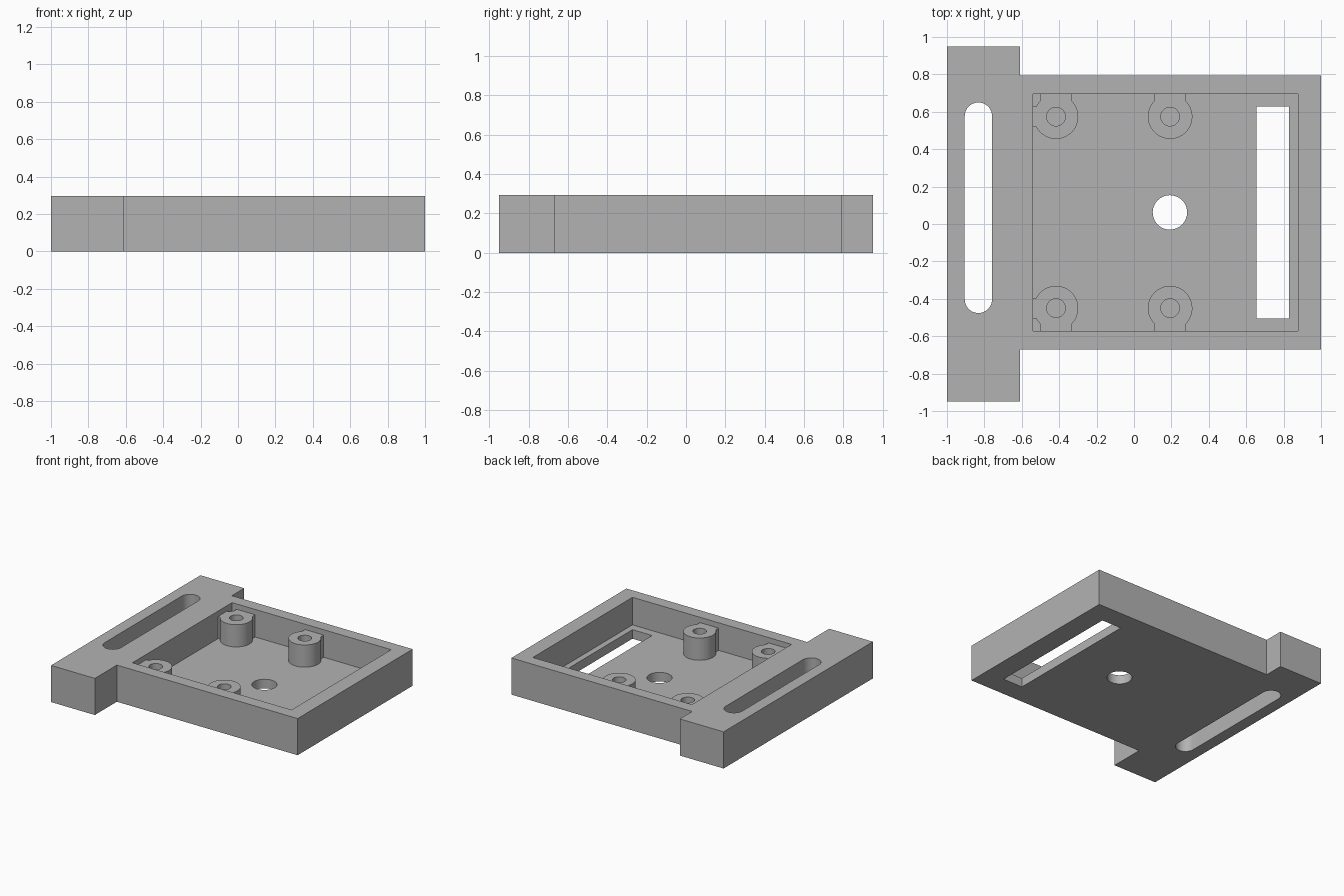
import bpy
import bmesh
from math import asin, cos, sin, pi, radians

cube = bpy.data.objects.get("Cube")
if cube:
    bpy.data.objects.remove(cube, do_unlink=True)

grey = bpy.data.materials.new("plain grey")
grey.use_nodes = True
colour = (0.45, 0.45, 0.45, 1)
grey.diffuse_color = colour
grey.node_tree.nodes["Principled BSDF"].inputs["Base Color"].default_value = colour

HEIGHT, FLOOR, POST_TOP = 0.295, 0.073, 0.252
MID_Y = 0.062            # centre line of the tray
POST_OFFSET = 0.512      # post distance from the centre line
POST_R, NECK = 0.119, 0.083


def prism(name, outline, z0, z1):
    """Extrude a counter-clockwise outline from z0 to z1."""
    bm = bmesh.new()
    face = bm.faces.new([bm.verts.new((x, y, z0)) for x, y in outline])
    top = bmesh.ops.extrude_face_region(bm, geom=[face])["geom"]
    verts = [v for v in top if isinstance(v, bmesh.types.BMVert)]
    bmesh.ops.translate(bm, verts=verts, vec=(0, 0, z1 - z0))
    bmesh.ops.recalc_face_normals(bm, faces=bm.faces)
    mesh = bpy.data.meshes.new(name)
    bm.to_mesh(mesh)
    bm.free()
    obj = bpy.data.objects.new(name, mesh)
    bpy.context.collection.objects.link(obj)
    mesh.materials.append(grey)
    return obj


def rect(x0, x1, y0, y1):
    return [(x0, y0), (x1, y0), (x1, y1), (x0, y1)]


def arc(x, y, r, start, end, steps):
    angles = [start + (end - start) * i / steps for i in range(steps + 1)]
    return [(x + r * cos(a), y + r * sin(a)) for a in angles]


def circle(x, y, r):
    return arc(x, y, r, 0, 2 * pi, 48)[:-1]


def combine(obj, other, operation):
    """Apply a boolean and discard the helper solid."""
    bpy.context.view_layer.objects.active = obj
    mod = obj.modifiers.new(operation, "BOOLEAN")
    mod.operation, mod.object, mod.solver = operation, other, "EXACT"
    bpy.ops.object.modifier_apply(modifier=mod.name)
    bpy.data.objects.remove(other, do_unlink=True)


def smooth(obj):
    bpy.ops.object.select_all(action="DESELECT")
    obj.select_set(True)
    bpy.context.view_layer.objects.active = obj
    bpy.ops.object.shade_smooth_by_angle(angle=radians(30))


# Tray and mounting flange as one T-shaped solid
tray = prism("tray_body", [
    (-1, -0.95), (-0.61, -0.95), (-0.61, -0.67), (1, -0.67),
    (1, 0.793), (-0.61, 0.793), (-0.61, 0.95), (-1, 0.95)], 0, HEIGHT)

# Pocket, cable window, centre hole and flange slot
slot = arc(-0.832, 0.577, 0.073, 0, pi, 24) + arc(-0.832, -0.403, 0.073, pi, 2 * pi, 24)
combine(tray, prism("pocket_cutter", rect(-0.54, 0.877, -0.572, 0.696), FLOOR, 0.5), "DIFFERENCE")
for outline in (rect(0.655, 0.83, -0.504, 0.627), circle(0.192, 0.062, 0.092), slot):
    combine(tray, prism("through_cutter", outline, -0.1, 0.5), "DIFFERENCE")
smooth(tray)

# Screw posts, each joined to its nearest wall by a neck
half = asin(NECK / POST_R)
for x, column in ((-0.417, "left"), (0.193, "right")):
    for side, row in ((-1, "front"), (1, "back")):
        y = MID_Y + side * POST_OFFSET
        wall = MID_Y + side * 0.644
        heading = side * pi / 2
        outline = arc(x, y, POST_R, heading + half, heading + 2 * pi - half, 40)
        outline += [(x + side * NECK, wall), (x - side * NECK, wall)]
        post = prism(f"{row}_{column}_post", outline, FLOOR - 0.01, POST_TOP)
        if column == "left":
            y0, y1 = sorted((y - side * 0.055, y + side * 0.055))
            rib = prism("side_rib", rect(-0.55, x - 0.06, y0, y1), FLOOR - 0.01, POST_TOP)
            combine(post, rib, "UNION")
        combine(post, prism("screw_cutter", circle(x, y, 0.05), FLOOR, 0.5), "DIFFERENCE")
        smooth(post)
